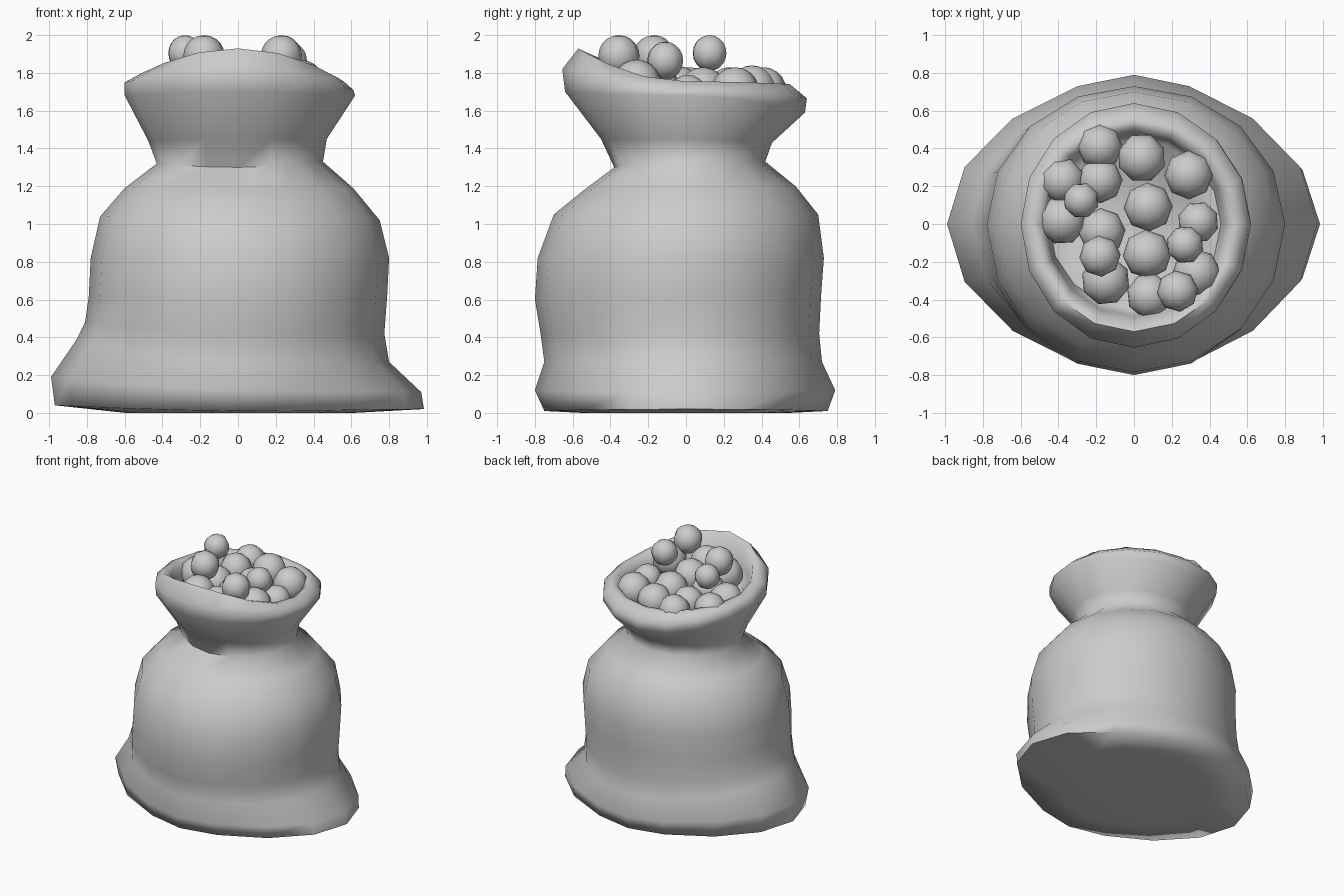
import bpy, math
from math import sin, cos, pi

SIDES = 16


def ring(left, right, front, back, zl, zr, zf, zb, point=1.0):
    """One closed loop; extents and heights are given at the four sides."""
    pts = []
    for i in range(SIDES):
        a = 2 * pi * i / SIDES
        c, s = cos(a), sin(a)
        x = (right if c > 0 else -left) * abs(c) ** point
        y = (back if s > 0 else -front) * abs(s)
        z = (zr if c > 0 else zl) * c * c + (zb if s > 0 else zf) * s * s
        pts.append((x, y, z))
    return pts


def finish(obj, angle):
    bpy.ops.object.select_all(action='DESELECT')
    obj.select_set(True)
    bpy.context.view_layer.objects.active = obj
    bpy.ops.object.shade_smooth_by_angle(angle=math.radians(angle))


def loft(name, rings):
    verts = [p for r in rings for p in r]
    faces = [tuple(reversed(range(SIDES)))]
    for k in range(len(rings) - 1):
        for i in range(SIDES):
            j = (i + 1) % SIDES
            a, b = k * SIDES, (k + 1) * SIDES
            faces.append((a + i, a + j, b + j, b + i))
    faces.append(tuple(range(len(verts) - SIDES, len(verts))))
    mesh = bpy.data.meshes.new(name)
    mesh.from_pydata(verts, [], faces)
    obj = bpy.data.objects.new(name, mesh)
    bpy.context.collection.objects.link(obj)
    finish(obj, 75)
    return obj


# sack: pointed base, bulging body, tied-in neck, flared rolled mouth
loft("sack", [
    ring(.60, .62, .55, .55, 0, 0, 0, 0, 1.2),
    ring(.97, .985, .75, .75, .04, .02, .01, .01, 1.25),
    ring(.99, .97, .80, .79, .19, .11, .12, .12, 1.25),
    ring(.86, .80, .75, .72, .38, .27, .27, .27, 1.1),
    ring(.81, .775, .77, .705, .48, .42, .42, .42),
    ring(.79, .79, .80, .715, .62, .62, .60, .62),
    ring(.78, .80, .785, .73, .82, .82, .82, .82),
    ring(.73, .75, .70, .70, 1.04, 1.02, 1.05, 1.05),
    ring(.60, .61, .54, .58, 1.19, 1.19, 1.18, 1.20),
    ring(.43, .45, .38, .42, 1.32, 1.33, 1.30, 1.33),
    ring(.475, .47, .45, .455, 1.44, 1.45, 1.45, 1.43),
    ring(.60, .62, .64, .63, 1.68, 1.68, 1.70, 1.59),
    ring(.60, .61, .655, .64, 1.75, 1.71, 1.82, 1.665),
    ring(.545, .56, .57, .55, 1.78, 1.755, 1.93, 1.74),
    ring(.485, .51, .53, .51, 1.765, 1.75, 1.90, 1.73),
    ring(.47, .48, .49, .48, 1.69, 1.69, 1.78, 1.67),
    ring(.45, .46, .45, .45, 1.60, 1.60, 1.62, 1.60),
])

# balls filling the mouth: x, y, z, radius
BALLS = [
    (-.18, .41, 1.71, .12), (.04, .35, 1.71, .13), (.29, .26, 1.70, .13),
    (-.38, .23, 1.71, .12), (-.18, .23, 1.71, .12), (-.28, .125, 1.905, .095),
    (.075, .09, 1.70, .13), (-.38, .02, 1.70, .13), (-.17, -.04, 1.71, .125),
    (.34, .01, 1.68, .11), (.07, -.16, 1.71, .13), (.27, -.11, 1.865, .10),
    (-.18, -.17, 1.89, .11), (-.15, -.30, 1.73, .13), (.33, -.26, 1.74, .13),
    (.08, -.38, 1.74, .12), (.23, -.355, 1.89, .11),
]
for n, (x, y, z, r) in enumerate(BALLS):
    bpy.ops.mesh.primitive_uv_sphere_add(segments=8, ring_count=10, radius=r,
                                         location=(x, y, z), rotation=(0, 0, n * .4))
    ball = bpy.context.object
    ball.name = f"ball_{n + 1:02d}"
    finish(ball, 75)
